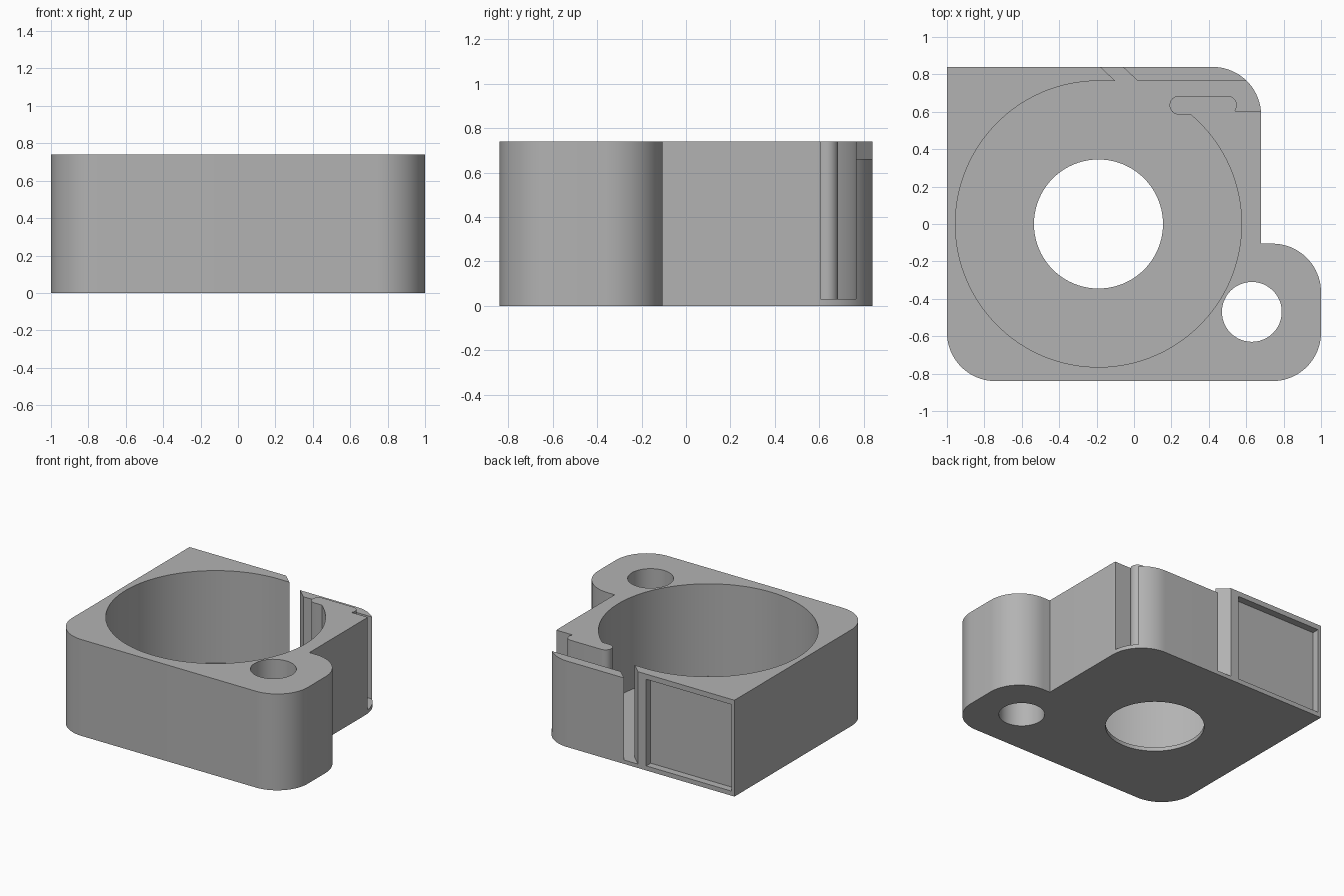
import bpy, bmesh
from math import sin, cos, pi, atan2, hypot

if "Cube" in bpy.data.objects:
    bpy.data.objects.remove(bpy.data.objects["Cube"])

HEIGHT = 0.74
FLOOR = 0.03
HUB = (-0.19, 0.0)
CAVITY_R = 0.765

grey = bpy.data.materials.new("plain grey")
grey.use_nodes = True
grey.diffuse_color = (0.45, 0.45, 0.45, 1)
grey.node_tree.nodes["Principled BSDF"].inputs["Base Color"].default_value = grey.diffuse_color


def arc(cx, cy, r, start, end, steps=20):
    """Points on an arc, angles in radians."""
    angles = [start + (end - start) * i / steps for i in range(steps + 1)]
    return [(cx + r * cos(a), cy + r * sin(a)) for a in angles]


def circle(cx, cy, r, steps):
    return arc(cx, cy, r, 0, 2 * pi, steps)[:-1]


def prism(name, points, z0, z1):
    """Extrude a flat outline from z0 to z1."""
    bm = bmesh.new()
    face = bm.faces.new([bm.verts.new((x, y, z0)) for x, y in points])
    top = bmesh.ops.extrude_face_region(bm, geom=[face])["geom"]
    moved = [v for v in top if isinstance(v, bmesh.types.BMVert)]
    bmesh.ops.translate(bm, verts=moved, vec=(0, 0, z1 - z0))
    bmesh.ops.recalc_face_normals(bm, faces=bm.faces)
    mesh = bpy.data.meshes.new(name)
    bm.to_mesh(mesh)
    bm.free()
    mesh.materials.append(grey)
    obj = bpy.data.objects.new(name, mesh)
    bpy.context.collection.objects.link(obj)
    return obj


# Outer block with rounded corners and a side lug
outline = [(-1, 0.84)]
outline += arc(-0.74, -0.58, 0.26, pi, 1.5 * pi)
outline += arc(0.74, -0.58, 0.26, -0.5 * pi, 0)
outline += arc(0.74, -0.365, 0.26, 0, 0.5 * pi)
outline += [(0.68, -0.105)]
outline += arc(0.42, 0.58, 0.26, 0, 0.5 * pi)
housing = prism("housing", outline, 0, HEIGHT)

# Round cavity, slanted slot, exit channel and the rounded guide beside it
guide_y = 0.585
guide_x = HUB[0] + (CAVITY_R ** 2 - guide_y ** 2) ** 0.5
start = atan2(guide_y, guide_x - HUB[0])
cavity = arc(*HUB, CAVITY_R, start, -1.5 * pi, 110)
cavity += [(-0.1, 0.765), (-0.196, 0.855), (-0.076, 0.855), (0.02, 0.765)]
cavity += [(0.8, 0.765), (0.8, 0.605), (0.54, 0.605)]
cavity += arc(0.5, 0.635, 0.05, -0.2, 0.5 * pi, 12)
cavity += arc(0.24, 0.635, 0.05, 0.5 * pi, 1.5 * pi, 16)

# Lowered top of the thin outer lip
lip_trim = [(-0.141, 0.86), (-0.024, 0.75), (0.8, 0.75), (0.8, 0.86)]

# Shallow panel in the back wall
panel = [(-0.975, 0.785), (-0.25, 0.785), (-0.25, 0.9), (-0.975, 0.9)]

cutters = [
    prism("cavity_cutter", cavity, FLOOR, 1),
    prism("hub_hole_cutter", circle(*HUB, 0.345, 80), -0.2, 1),
    prism("lug_hole_cutter", circle(0.63, -0.47, 0.16, 48), -0.2, 1),
    prism("lip_cutter", lip_trim, 0.66, 1),
    prism("panel_cutter", panel, 0.035, 0.70),
]

bpy.ops.object.select_all(action="DESELECT")
bpy.context.view_layer.objects.active = housing
housing.select_set(True)
for cutter in cutters:
    cut = housing.modifiers.new(cutter.name, "BOOLEAN")
    cut.operation = "DIFFERENCE"
    cut.solver = "EXACT"
    cut.object = cutter
    bpy.ops.object.modifier_apply(modifier=cut.name)
    bpy.data.objects.remove(cutter)

bpy.ops.object.shade_smooth_by_angle(angle=pi / 6)
